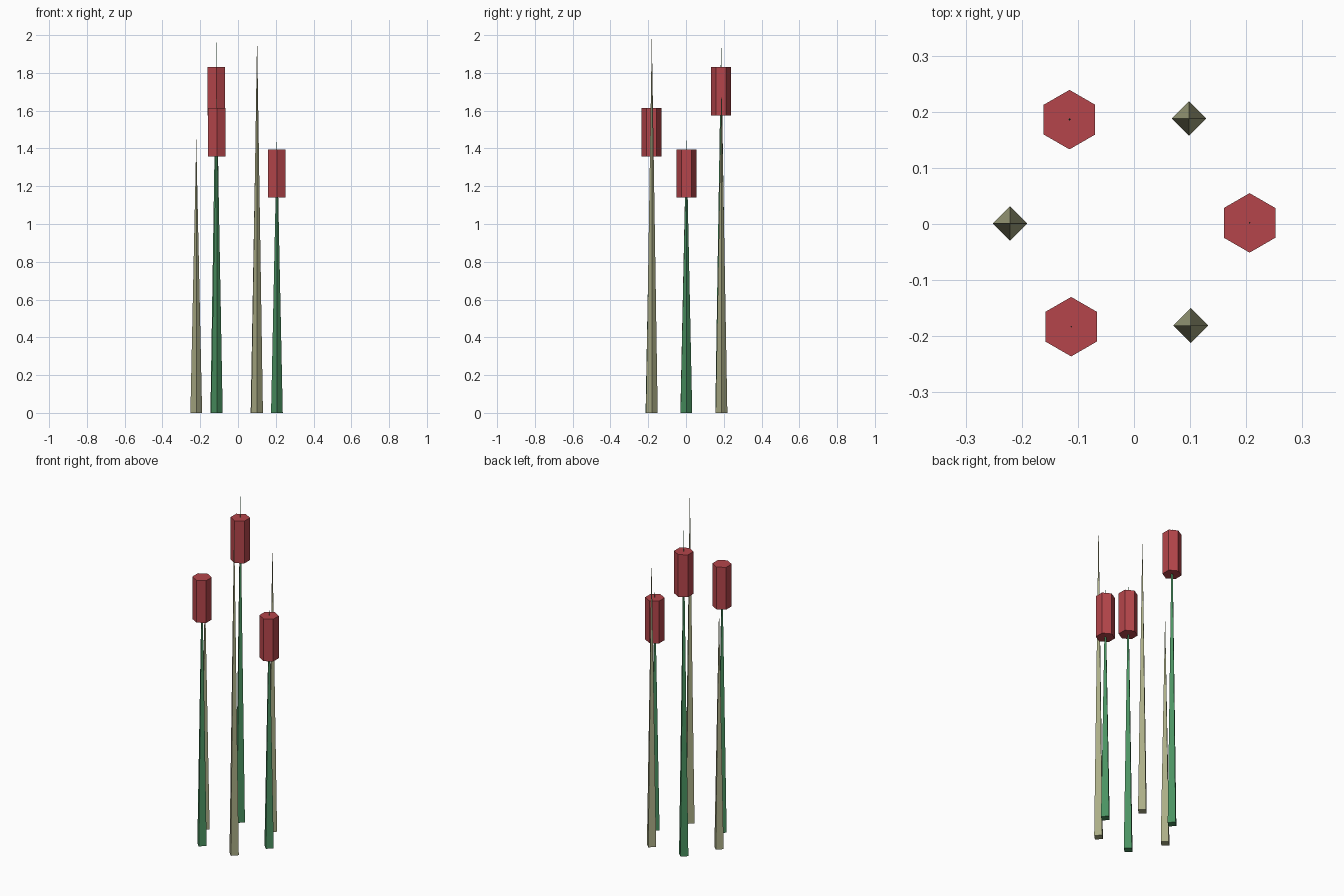
import bpy

cube = bpy.data.objects.get("Cube")
if cube:
    bpy.data.objects.remove(cube, do_unlink=True)


def make_material(name, color):
    mat = bpy.data.materials.new(name)
    mat.use_nodes = True
    rgba = (*color, 1.0)
    mat.diffuse_color = rgba
    mat.node_tree.nodes["Principled BSDF"].inputs["Base Color"].default_value = rgba
    return mat


green = make_material("stem green", (0.07, 0.29, 0.12))
tan = make_material("dry reed", (0.41, 0.42, 0.24))
red = make_material("seed head red", (0.46, 0.06, 0.07))


def add_prism(name, sides, r_base, r_top, x, y, z0, z1, mat):
    """Upright flat-sided cone or prism between two heights."""
    bpy.ops.mesh.primitive_cone_add(vertices=sides, radius1=r_base, radius2=r_top,
                                    depth=z1 - z0, location=(x, y, (z0 + z1) / 2))
    obj = bpy.context.object
    obj.name = name
    obj.data.materials.append(mat)
    return obj


STEM_RADIUS = 0.031
HEAD_RADIUS = 0.053
HEAD_HEIGHT = 0.255

# Flowering stems: position, tip height, underside of the seed head
cattails = {
    "back": (-0.115, 0.186, 1.97, 1.575),
    "front": (-0.112, -0.183, 1.69, 1.358),
    "side": (0.206, 0.002, 1.475, 1.14),
}
for label, (x, y, tip, head) in cattails.items():
    add_prism(label + "_stem", 4, STEM_RADIUS, 0, x, y, 0, tip, green)
    add_prism(label + "_seed_head", 6, HEAD_RADIUS, HEAD_RADIUS,
              x, y, head, head + HEAD_HEIGHT, red)

# Bare pointed leaves
leaves = {
    "back": (0.098, 0.188, 1.74),
    "front": (0.101, -0.181, 2.0),
    "side": (-0.221, 0.001, 1.45),
}
for label, (x, y, tip) in leaves.items():
    add_prism(label + "_leaf", 4, STEM_RADIUS, 0, x, y, 0, tip, tan)
